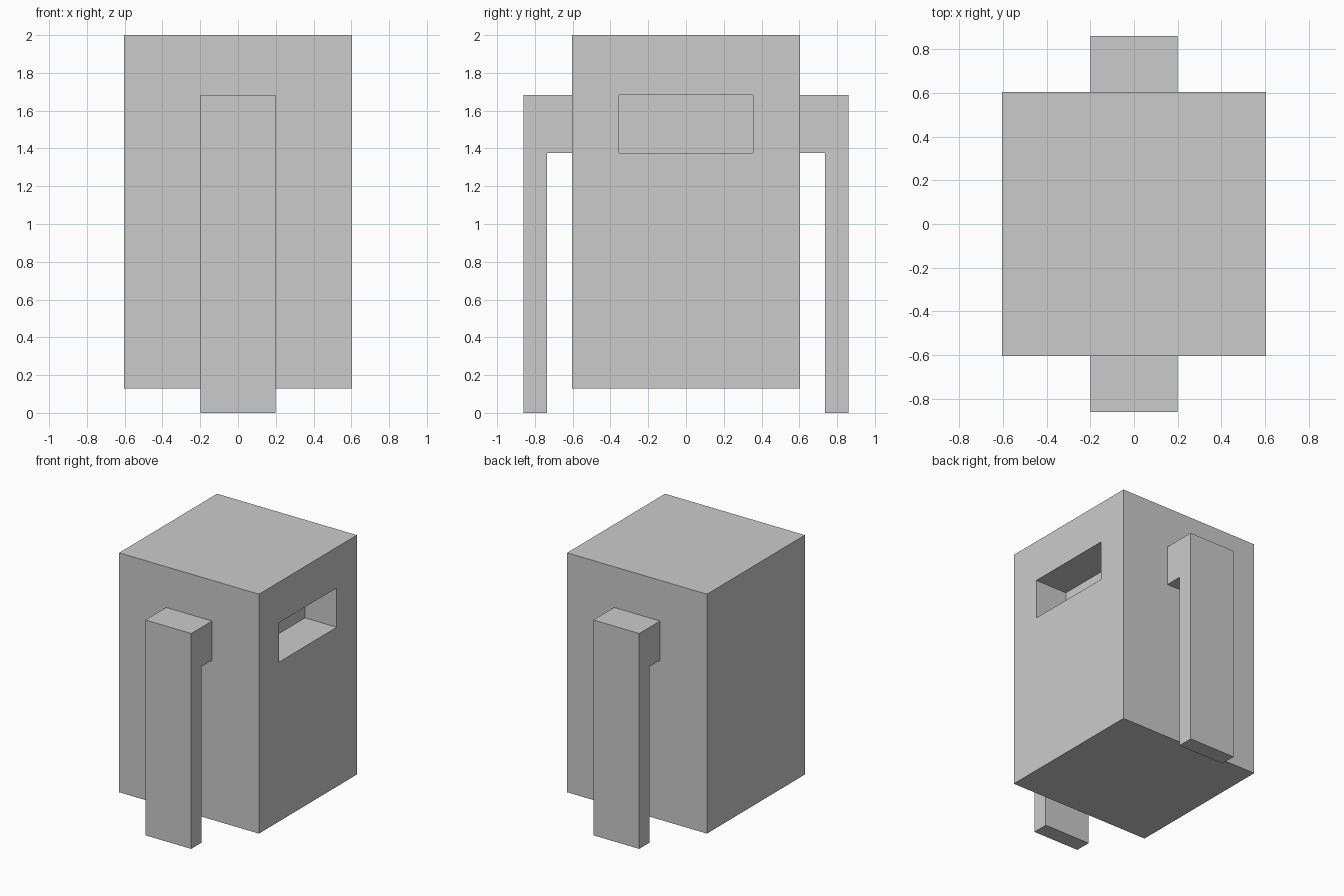
import bpy, bmesh

if "Cube" in bpy.data.objects:
    bpy.data.objects.remove(bpy.data.objects["Cube"])


def prism(name, outline, x0, x1):
    """Extrude a (y, z) outline along x from x0 to x1."""
    bm = bmesh.new()
    face = bm.faces.new([bm.verts.new((x0, y, z)) for y, z in outline])
    ext = bmesh.ops.extrude_face_region(bm, geom=[face])
    verts = [v for v in ext["geom"] if isinstance(v, bmesh.types.BMVert)]
    bmesh.ops.translate(bm, verts=verts, vec=(x1 - x0, 0, 0))
    bmesh.ops.recalc_face_normals(bm, faces=bm.faces)
    mesh = bpy.data.meshes.new(name)
    bm.to_mesh(mesh)
    bm.free()
    obj = bpy.data.objects.new(name, mesh)
    bpy.context.collection.objects.link(obj)
    return obj


def rect(y0, y1, z0, z1):
    return [(y0, z0), (y1, z0), (y1, z1), (y0, z1)]


HALF = 0.604              # half width of the body
ARM_X = 0.198             # half width of the arms
OUT, INNER = 0.86, 0.736  # outer and inner faces of the hanging arms
Z_LOW, Z_HIGH = 1.375, 1.682

# Body block with the recessed window on the +x side
body = prism("body", rect(-HALF, HALF, 0.13, 2.0), -HALF, HALF)
cutter = prism("window_cutter", rect(-0.356, 0.356, Z_LOW, Z_HIGH), 0.33, 0.8)
cutter.hide_render = True
cutter.hide_set(True)
cut = body.modifiers.new("window", 'BOOLEAN')
cut.operation = 'DIFFERENCE'
cut.solver = 'EXACT'
cut.object = cutter
bpy.context.view_layer.objects.active = body
bpy.ops.object.modifier_apply(modifier=cut.name)
bpy.data.objects.remove(cutter)

# L-shaped arms hanging down to the ground on both sides
for name, s in (("front_arm", -1), ("back_arm", 1)):
    profile = [(HALF, Z_HIGH), (OUT, Z_HIGH), (OUT, 0), (INNER, 0),
               (INNER, Z_LOW), (HALF, Z_LOW)]
    prism(name, [(s * y, z) for y, z in profile], -ARM_X, ARM_X)
